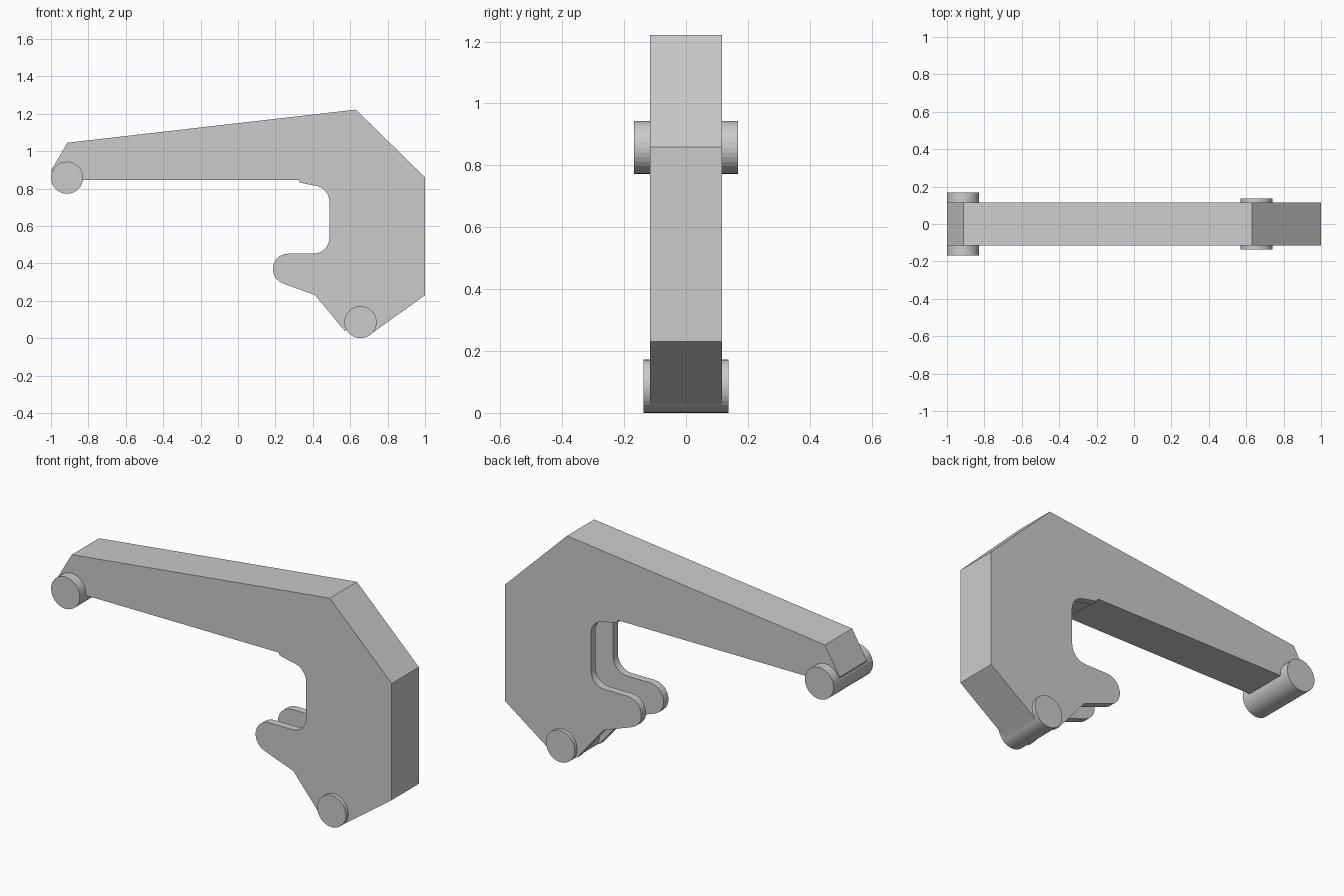
import bpy, bmesh, math

if "Cube" in bpy.data.objects:
    bpy.data.objects.remove(bpy.data.objects["Cube"])


def prism(name, pts, half):
    """Extrude an XZ outline symmetrically along Y."""
    bm = bmesh.new()
    face = bm.faces.new([bm.verts.new((x, -half, z)) for x, z in pts])
    res = bmesh.ops.extrude_face_region(bm, geom=[face])
    for v in res["geom"]:
        if isinstance(v, bmesh.types.BMVert):
            v.co.y = half
    bmesh.ops.recalc_face_normals(bm, faces=bm.faces)
    me = bpy.data.meshes.new(name)
    bm.to_mesh(me)
    bm.free()
    ob = bpy.data.objects.new(name, me)
    bpy.context.collection.objects.link(ob)
    return ob


def arc(cx, cz, r, a0, a1, n=8):
    return [(cx + r * math.cos(math.radians(a0 + (a1 - a0) * i / n)),
             cz + r * math.sin(math.radians(a0 + (a1 - a0) * i / n)))
            for i in range(n + 1)]


# Lever body outline: arm, angular back, hook and rounded throat
outline = [(-0.83, 0.847), (-0.97, 0.847), (-1.0, 0.895), (-0.912, 1.045),
           (0.63, 1.222), (1.0, 0.86), (1.0, 0.23), (0.71, 0.022),
           (0.655, 0.01), (0.59, 0.05), (0.57, 0.04), (0.412, 0.23)]
outline += arc(0.268, 0.37, 0.082, 250, 90, 10)
outline += arc(0.405, 0.535, 0.083, -90, 0)
outline += arc(0.405, 0.732, 0.083, 0, 80)
outline += [(0.33, 0.832), (0.325, 0.847)]
body = prism("lever_body", outline, 0.116)

# Slot separating the two hook plates
slot = prism("slot_cutter", [(0.1, -0.1), (0.7, -0.1), (0.7, 0.84), (0.1, 0.84)], 0.075)
slot.hide_render = True
mod = body.modifiers.new("slot", "BOOLEAN")
mod.operation = "DIFFERENCE"
mod.solver = "EXACT"
mod.object = slot
bpy.context.view_layer.objects.active = body
bpy.ops.object.modifier_apply(modifier=mod.name)
bpy.data.objects.remove(slot)

# Cross pins at the arm tip and the lower pivot
for name, x, z, half in (("arm_pin", -0.914, 0.858, 0.168),
                         ("pivot_pin", 0.655, 0.086, 0.137)):
    prism(name, arc(x, z, 0.086, 0, 360, 32)[:-1], half)
